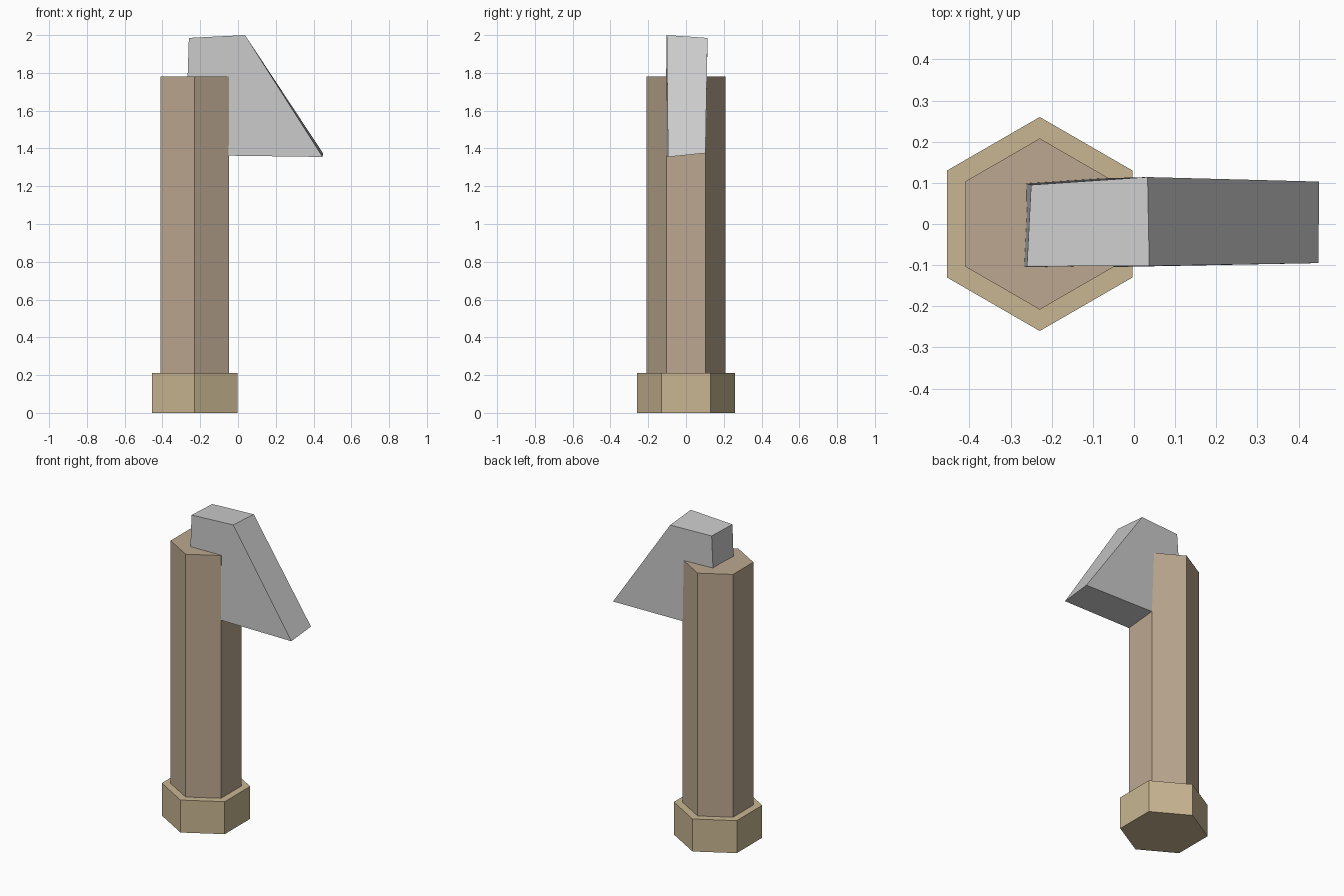
import bpy, bmesh, math
from mathutils import Matrix

if "Cube" in bpy.data.objects:
    bpy.data.objects.remove(bpy.data.objects["Cube"])


def finish(name, bm, color=None):
    bmesh.ops.recalc_face_normals(bm, faces=bm.faces)
    mesh = bpy.data.meshes.new(name)
    bm.to_mesh(mesh)
    bm.free()
    obj = bpy.data.objects.new(name, mesh)
    bpy.context.collection.objects.link(obj)
    if color:
        mat = bpy.data.materials.new(name + "_colour")
        mat.diffuse_color = (*color, 1)
        mat.use_nodes = True
        mat.node_tree.nodes["Principled BSDF"].inputs["Base Color"].default_value = mat.diffuse_color
        mesh.materials.append(mat)
    return obj


def hex_prism(name, radius, z0, z1, color):
    bm = bmesh.new()
    place = Matrix.Translation((-0.229, 0, (z0 + z1) / 2)) @ Matrix.Rotation(math.pi / 2, 4, 'Z')
    # points of the hexagon lie on the y axis
    ring = [bm.verts.new(place @ Matrix.Rotation(i * math.pi / 3, 4, 'Z') @ Matrix.Translation((radius, 0, -(z1 - z0) / 2)).to_translation())
            for i in range(6)]
    base = bm.faces.new(ring)
    ext = bmesh.ops.extrude_face_region(bm, geom=[base], use_keep_orig=True)
    top = [g for g in ext["geom"] if isinstance(g, bmesh.types.BMVert)]
    bmesh.ops.translate(bm, verts=top, vec=(0, 0, z1 - z0))
    return finish(name, bm, color)


# Handle and its wider end cap
hex_prism("handle", 0.208, 0.21, 1.78, (0.50, 0.39, 0.28))
hex_prism("end_cap", 0.26, 0.0, 0.21, (0.58, 0.47, 0.29))

# Blade: slightly skewed wedge sunk into the handle
front = [(-0.26, -0.103, 1.985), (0.037, -0.102, 2.0),
         (0.448, -0.095, 1.355), (-0.28, -0.109, 1.365)]
back = [(-0.25, 0.095, 1.983), (0.033, 0.114, 1.985),
        (0.45, 0.103, 1.375), (-0.285, 0.105, 1.385)]
bm = bmesh.new()
f = [bm.verts.new(p) for p in front]
b = [bm.verts.new(p) for p in back]
bm.faces.new(f)
bm.faces.new(b[::-1])
for i in range(4):
    j = (i + 1) % 4
    bm.faces.new((f[i], f[j], b[j], b[i]))
finish("blade", bm)
